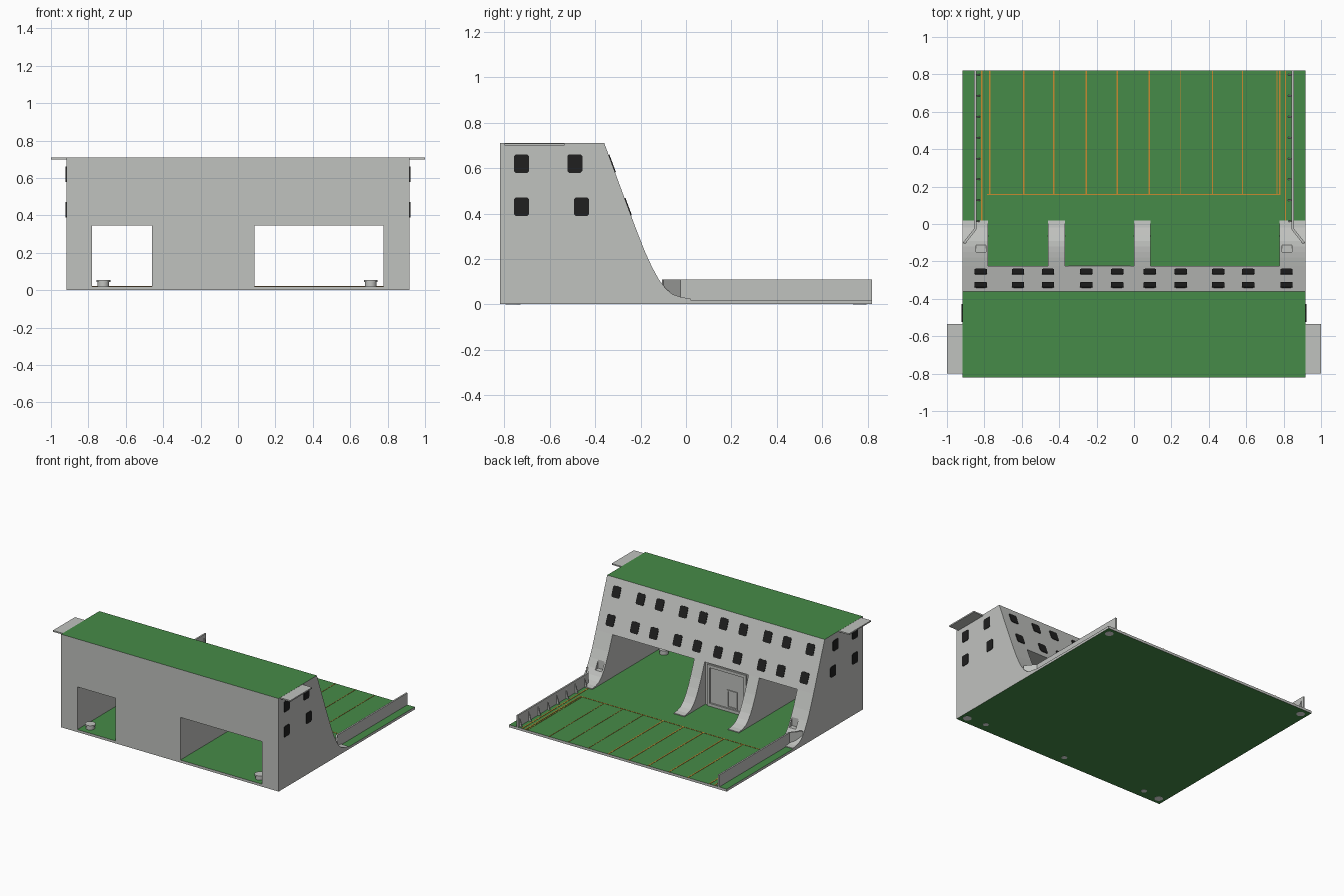
import bpy, bmesh, math
from mathutils import Vector, Matrix

if "Cube" in bpy.data.objects:
    bpy.data.objects.remove(bpy.data.objects["Cube"])


def mat(name, rgb):
    m = bpy.data.materials.new(name)
    m.diffuse_color = (*rgb, 1)
    m.use_nodes = True
    m.node_tree.nodes["Principled BSDF"].inputs["Base Color"].default_value = m.diffuse_color
    return m


GRAY = mat("concrete_gray", (0.53, 0.54, 0.52))
GREEN = mat("grass_green", (0.062, 0.26, 0.065))
BLACK = mat("window_black", (0.014, 0.014, 0.014))
ORANGE = mat("line_orange", (0.58, 0.26, 0.03))
PALE = mat("pale_gray", (0.85, 0.85, 0.85))


def finish(name, bm, *mats):
    bmesh.ops.recalc_face_normals(bm, faces=bm.faces)
    me = bpy.data.meshes.new(name)
    bm.to_mesh(me)
    bm.free()
    for m in mats:
        me.materials.append(m)
    ob = bpy.data.objects.new(name, me)
    bpy.context.collection.objects.link(ob)
    return ob


def add_box(bm, x0, x1, y0, y1, z0, z1):
    c = Vector((x0 + x1, y0 + y1, z0 + z1)) / 2
    size = Matrix.Diagonal((x1 - x0, y1 - y0, z1 - z0, 1))
    bmesh.ops.create_cube(bm, size=1, matrix=Matrix.Translation(c) @ size)


def add_prism(bm, points, offset):
    # extrude a flat polygon along an offset
    face = bm.faces.new([bm.verts.new(p) for p in points])
    ext = bmesh.ops.extrude_face_region(bm, geom=[face])
    bmesh.ops.translate(bm, vec=offset, verts=[g for g in ext["geom"] if isinstance(g, bmesh.types.BMVert)])


def boxes(name, m, *dims):
    bm = bmesh.new()
    for d in dims:
        add_box(bm, *d)
    return finish(name, bm, m)


def cylinders(name, m, specs):
    bm = bmesh.new()
    for x, y, r, z0, z1 in specs:
        bmesh.ops.create_cone(bm, cap_ends=True, segments=24, radius1=r, radius2=r, depth=z1 - z0,
                              matrix=Matrix.Translation((x, y, (z0 + z1) / 2)))
    return finish(name, bm, m)


W, D = 0.917, 0.82

# Base plate: green faces above and below, gray edges
base = boxes("base_plate", GRAY, (-W, W, -D, D, 0.001, 0.02))
base.data.materials.append(GREEN)
for p in base.data.polygons:
    p.material_index = int(abs(p.normal.z) > 0.9)

# Building: curved buttress profile, later pierced by openings
slope = [(-0.36, 0.71), (-0.29, 0.52), (-0.225, 0.345), (-0.18, 0.23), (-0.15, 0.165),
         (-0.12, 0.11), (-0.09, 0.07), (-0.06, 0.045), (-0.02, 0.031), (0.02, 0.026)]
outline = [(-D, 0.002), (-D, 0.71)] + slope + [(0.02, 0.002)]
bm = bmesh.new()
add_prism(bm, [(-W, y, z) for y, z in outline], (2 * W, 0, 0))
house = finish("building", bm, GRAY, GREEN)

# Openings: two drive-through halls, central door recess, niches in the end feet
cutters = boxes("opening_cutters", GRAY,
                (-0.78, -0.46, -1, 0.2, -0.1, 0.345),
                (0.088, 0.777, -1, 0.2, -0.1, 0.345),
                (-0.37, 0.0, -0.235, 0.2, -0.1, 0.345),
                (0.79, 0.845, -0.15, 0.1, 0.1, 0.3),
                (-0.845, -0.79, -0.15, 0.1, 0.1, 0.3))
cutters.hide_render = True
mod = house.modifiers.new("openings", "BOOLEAN")
mod.operation, mod.solver, mod.object = "DIFFERENCE", "EXACT", cutters
bpy.context.view_layer.update()
cut = bpy.data.meshes.new_from_object(house.evaluated_get(bpy.context.evaluated_depsgraph_get()))
house.modifiers.clear()
house.data = cut
bpy.data.objects.remove(cutters)
for p in house.data.polygons:
    p.material_index = int(p.normal.z > 0.9 and p.center.z > 0.7)

# Roof side wings
boxes("roof_wings", GRAY, *[(min(s * 0.91, s), max(s * 0.91, s), -0.80, -0.535, 0.699, 0.709) for s in (-1, 1)])

# Windows: chamfered plates on the slope and both ends
bm = bmesh.new()
w, h, c = 0.033, 0.041, 0.008
octagon = [(-w, -h + c), (-w + c, -h), (w - c, -h), (w, -h + c),
           (w, h - c), (w - c, h), (-w + c, h), (-w, h - c)]


def window(center, u, v):
    n = u.cross(v).normalized() * 0.004
    add_prism(bm, [center + u * a + v * b - n for a, b in octagon], n * 2)


for (ya, za), (yb, zb), z in ((slope[0], slope[1], 0.62), (slope[1], slope[2], 0.43)):
    y = ya + (yb - ya) * (z - za) / (zb - za)
    up = Vector((0, ya - yb, za - zb)).normalized()
    for x in (-0.82, -0.62, -0.46, -0.255, -0.09, 0.085, 0.25, 0.45, 0.61, 0.815):
        window(Vector((x, y, z)), Vector((1, 0, 0)), up)
for s in (-1, 1):
    for y, z in ((-0.725, 0.62), (-0.49, 0.62), (-0.725, 0.43), (-0.46, 0.43)):
        window(Vector((s * W, y, z)), Vector((0, 1, 0)), Vector((0, 0, 1)))
finish("windows", bm, BLACK)


# Central door: raised frame with a small wicket frame
def frame(x0, x1, z0, z1, t, y0, y1):
    return [(x0, x0 + t, y0, y1, z0, z1), (x1 - t, x1, y0, y1, z0, z1),
            (x0 + t, x1 - t, y0, y1, z1 - t, z1), (x0 + t, x1 - t, y0, y1, z0, z0 + t)]


boxes("door_frame", GRAY, *frame(-0.35, -0.02, 0.02, 0.335, 0.022, -0.24, -0.222))
boxes("wicket_frame", GRAY, *frame(-0.27, -0.185, 0.045, 0.18, 0.01, -0.24, -0.228))

# Side rails with a bent end and triangular braces inside
bm = bmesh.new()
for s in (-1, 1):
    path = [(0.855, D), (0.855, -0.025), (0.915, -0.10), (0.902, -0.105), (0.843, -0.03), (0.843, D)]
    add_prism(bm, [(s * x, y, 0.015) for x, y in path], (0, 0, 0.095))
    for i in range(8):
        y = 0.01 + i * 0.112
        add_prism(bm, [(s * 0.845, y, 0.015), (s * 0.822, y, 0.015), (s * 0.845, y, 0.10)], (0, 0.008, 0))
finish("side_rails", bm, GRAY)

# Parking lines painted on the yard
lines = [(x - 0.004, x + 0.004, 0.16, D, 0.018, 0.022)
         for x in (-0.77, -0.59, -0.43, -0.255, -0.09, 0.082, 0.78)]
lines += [(x - 0.002, x + 0.002, 0.16, D, 0.018, 0.022) for x in (0.25, 0.42, 0.58, 0.765)]
lines += [(x - 0.004, x + 0.004, 0.02, D, 0.018, 0.022) for x in (-0.814, 0.81)]
lines += [(-0.785, 0.784, 0.155, 0.16, 0.018, 0.022)]
boxes("parking_lines", ORANGE, *lines)

# Capped posts just inside the front openings
posts = []
for x in (-0.72, 0.71):
    posts += [(x, -0.75, 0.031, 0.015, 0.045), (x, -0.75, 0.037, 0.043, 0.055)]
post = cylinders("front_posts", GRAY, posts)
bpy.context.view_layer.objects.active = post
post.select_set(True)
bpy.ops.object.shade_smooth_by_angle()

# Round pads under the base
pads = [(sx * 0.865, sy * 0.765, 0.03, 0.0, 0.004) for sx in (-1, 1) for sy in (-1, 1)]
pads += [(x, -0.75, 0.02, 0.0, 0.004) for x in (-0.72, 0.0, 0.71)]
cylinders("underside_pads", PALE, pads)
